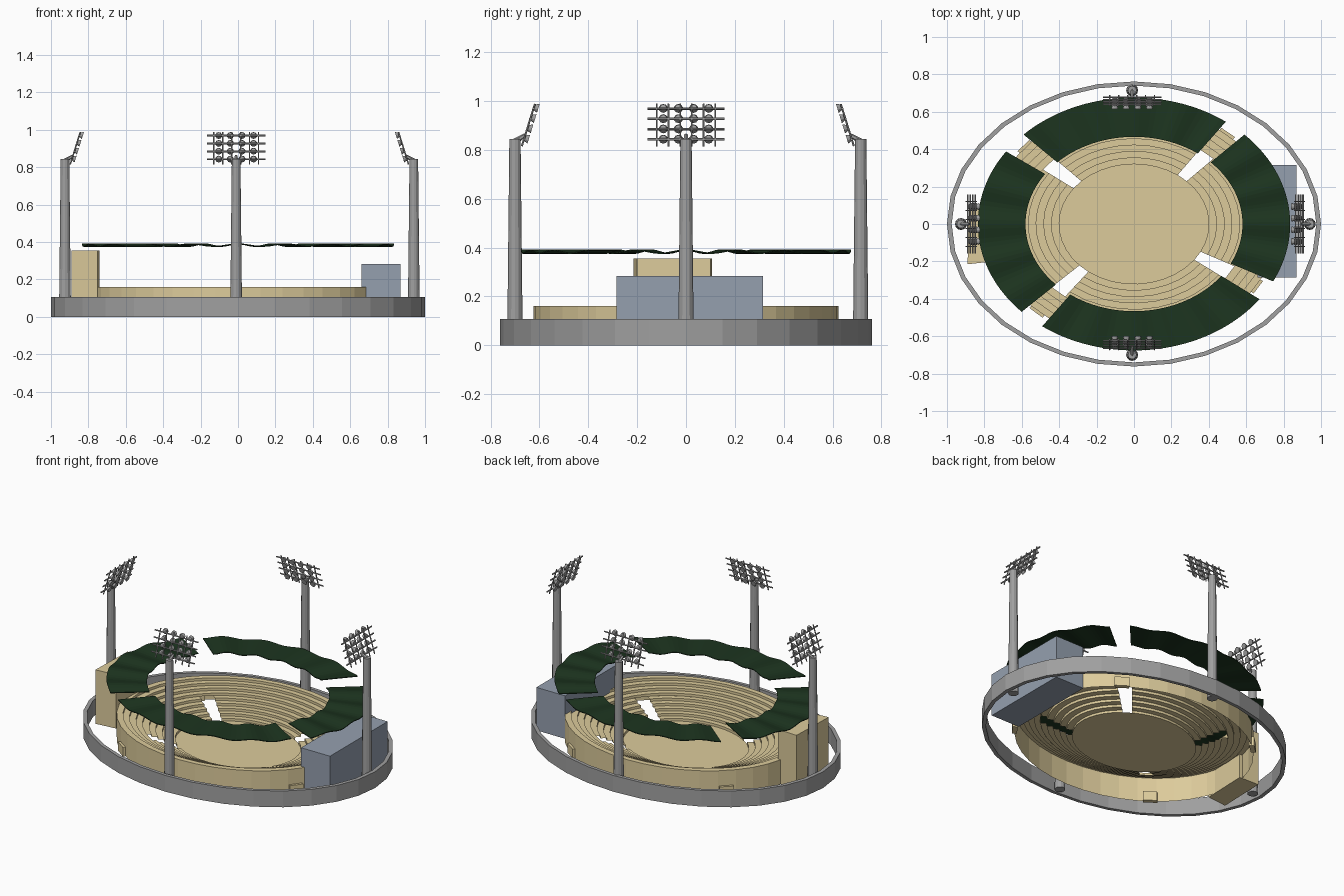
import bpy, bmesh, math
from mathutils import Vector, Matrix

if "Cube" in bpy.data.objects:
    bpy.data.objects.remove(bpy.data.objects["Cube"])


def mat(name, col):
    m = bpy.data.materials.new(name)
    m.diffuse_color = (*col, 1)
    m.use_nodes = True
    m.node_tree.nodes["Principled BSDF"].inputs["Base Color"].default_value = m.diffuse_color
    return m


TAN = mat("sandstone", (0.72, 0.60, 0.33))
BLUE = mat("blue_grey", (0.30, 0.35, 0.43))
GREEN = mat("dark_green", (0.012, 0.035, 0.014))
GREY = mat("steel", (0.35, 0.35, 0.35))


def finish(name, bm, material):
    bmesh.ops.remove_doubles(bm, verts=bm.verts, dist=1e-5)
    bmesh.ops.recalc_face_normals(bm, faces=bm.faces)
    me = bpy.data.meshes.new(name)
    bm.to_mesh(me)
    bm.free()
    ob = bpy.data.objects.new(name, me)
    me.materials.append(material)
    bpy.context.collection.objects.link(ob)
    return ob


def sweep(bm, profile, a0, a1, n, closed=False, wave=None):
    """Sweep a profile of (rx, ry, z) along an elliptical arc in degrees."""
    rows = []
    for i in range(n + 1):
        a = math.radians(a0 + (a1 - a0) * i / n)
        dz = wave(a) if wave else 0
        rows.append([bm.verts.new((rx * math.cos(a), ry * math.sin(a), z + dz))
                     for rx, ry, z in profile])
    k = len(profile)
    for r, s in zip(rows, rows[1:]):
        for j in range(k if closed else k - 1):
            bm.faces.new((r[j], s[j], s[(j + 1) % k], r[(j + 1) % k]))
    if closed and a1 - a0 < 359:
        bm.faces.new(rows[0])
        bm.faces.new(rows[-1])


def prism(name, pts, z0, z1, material):
    bm = bmesh.new()
    f = bm.faces.new([bm.verts.new((x, y, z0)) for x, y in pts])
    top = bmesh.ops.extrude_face_region(bm, geom=[f])["geom"]
    bmesh.ops.translate(bm, vec=(0, 0, z1 - z0),
                        verts=[v for v in top if isinstance(v, bmesh.types.BMVert)])
    return finish(name, bm, material)


def rod(bm, p, q, r1, r2, seg):
    p, q = Vector(p), Vector(q)
    d = q - p
    m = Matrix.Translation((p + q) / 2) @ d.to_track_quat('Z', 'Y').to_matrix().to_4x4()
    bmesh.ops.create_cone(bm, cap_ends=True, segments=seg, radius1=r1, radius2=r2,
                          depth=d.length, matrix=m)


# outer boundary wall
bm = bmesh.new()
sweep(bm, [(1, .762, 0), (1, .762, .107), (.975, .74, .107), (.975, .74, 0)],
      0, 360, 32, closed=True)
finish("boundary_wall", bm, GREY)

# playing field
bm = bmesh.new()
bm.faces.new([bm.verts.new((.402 * math.cos(i * math.pi / 20),
                            .322 * math.sin(i * math.pi / 20), .012)) for i in range(40)])
finish("field", bm, TAN)

# stepped seating: inner tiers are split by four aisles, outer tiers are whole
STEPS, SPLIT = 9, 5
GAPS = [-32, 50, 139, 228]


def tier_profile(i0, i1):
    pts = []
    for i in range(i0, i1):
        z = .012 + .148 * (i + 1) / STEPS
        if i == i0:
            t = i / STEPS
            pts.append((.4 + .37 * t, .32 + .305 * t, z - .148 / STEPS))
        for t in (i / STEPS, (i + 1) / STEPS):
            pts.append((.4 + .37 * t, .32 + .305 * t, z))
    return pts


bm = bmesh.new()
for g, h in zip(GAPS, GAPS[1:] + [GAPS[0] + 360]):
    sweep(bm, tier_profile(0, SPLIT), g + 4.5, h - 4.5, 9)
finish("inner_tiers", bm, TAN)
bm = bmesh.new()
sweep(bm, tier_profile(SPLIT, STEPS) + [(.77, .625, 0)], 0, 360, 40)
finish("outer_tiers", bm, TAN)

# gate boxes on the outside of the seating
for i, g in enumerate(GAPS):
    bm = bmesh.new()
    sweep(bm, [(.755, .61, 0), (.755, .61, .06), (.785, .64, .06), (.785, .64, 0)],
          g - 3.5, g + 3.5, 1, closed=True)
    finish(f"gate_{i}", bm, TAN)

# buildings
prism("pavilion", [(.66, -.285), (.87, -.285), (.87, .315), (.66, .315)], 0, .283, BLUE)
prism("tower_block", [(-.89, -.215), (-.75, -.2), (-.74, .1), (-.88, .106)], 0, .355, TAN)

# wavy canopy roofs
for i, (a0, a1) in enumerate([(-27, 45), (54, 135), (145, 224), (234, 323.5)]):
    bm = bmesh.new()
    sweep(bm, [(.58, .466, .381), (.58, .466, .386), (.835, .676, .386), (.835, .676, .381)],
          a0, a1, 36, closed=True, wave=lambda a: .007 * math.cos(20 * a))
    finish(f"canopy_{i}", bm, GREEN)

# floodlight masts, each with a leaning lamp rack facing the field
for i, (px, py, ang) in enumerate([(.94, 0, 180), (-.01, .715, 270),
                                   (-.925, 0, 0), (-.01, -.7, 90)]):
    bm = bmesh.new()
    rod(bm, (0, 0, 0), (0, 0, .845), .032, .023, 12)

    def rack(u, z, off=0):
        return (.028 + (z - .815) * .31 + off, u, z - off * .3)

    for r in range(4):
        z = .843 + .042 * r
        rod(bm, rack(-.157, z), rack(.157, z), .005, .005, 6)
        for c in range(4):
            u = -.093 + .062 * c
            rod(bm, rack(u, z + .006, .002), rack(u, z + .006, .018), .012, .019, 10)
    for c in range(6):
        u = -.12 + .048 * c
        rod(bm, rack(u, .815), rack(u, .988), .004, .004, 6)
    rod(bm, (0, 0, .835), rack(0, .86), .012, .008, 6)
    ob = finish(f"floodlight_{i}", bm, GREY)
    ob.location = (px, py, 0)
    ob.rotation_euler = (0, 0, math.radians(ang))
